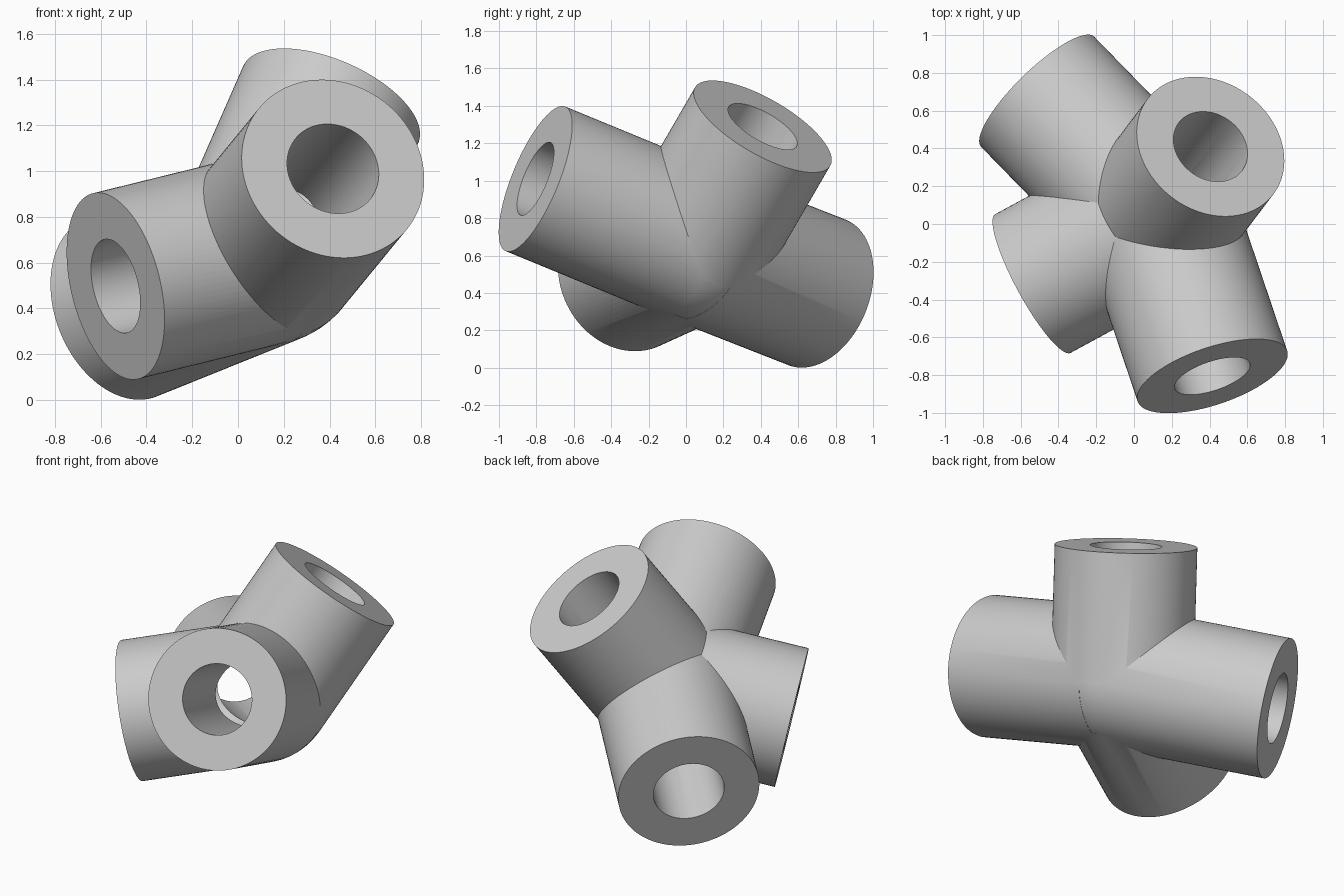
import bpy
from mathutils import Vector

if "Cube" in bpy.data.objects:
    bpy.data.objects.remove(bpy.data.objects["Cube"], do_unlink=True)

HUB = Vector((0.128, 0.045, 0.66))
OUTER, BORE = 0.418, 0.21
# Centre of each limb's open end
ENDS = {
    "front_upper": (0.415, -0.805, 1.01),
    "back_upper": (0.405, 0.41, 1.29),
    "front_lower": (-0.535, -0.315, 0.497),
    "back_lower": (-0.51, 0.70, 0.403),
}

grey = bpy.data.materials.new("plain_grey")
grey.use_nodes = True
colour = (0.6, 0.6, 0.6, 1)
grey.diffuse_color = colour
grey.node_tree.nodes["Principled BSDF"].inputs["Base Color"].default_value = colour


def rod(name, end, radius, extra=0.0):
    """Cylinder from the hub centre to an end point, plus some extra length."""
    axis = Vector(end) - HUB
    length = axis.length + extra
    direction = axis.normalized()
    bpy.ops.mesh.primitive_cylinder_add(
        vertices=96, radius=radius, depth=length,
        location=HUB + direction * length / 2,
        rotation=direction.to_track_quat('Z', 'Y').to_euler())
    obj = bpy.context.object
    obj.name = name
    obj.data.materials.append(grey)
    return obj


def combine(target, tool, operation):
    """Apply a boolean to the target and remove the tool."""
    tool.hide_render = True
    mod = target.modifiers.new(operation.lower(), 'BOOLEAN')
    mod.operation = operation
    mod.solver = 'EXACT'
    mod.object = tool
    bpy.context.view_layer.objects.active = target
    bpy.ops.object.modifier_apply(modifier=mod.name)
    bpy.data.objects.remove(tool, do_unlink=True)


# Rounded hub, very slightly inside the limb walls
bpy.ops.mesh.primitive_uv_sphere_add(segments=64, ring_count=32,
                                     radius=OUTER - 0.001, location=HUB)
joint = bpy.context.object
joint.name = "four_way_pipe_joint"
joint.data.materials.append(grey)

# Outer limbs, then the bores that meet in the hub
for name, end in ENDS.items():
    combine(joint, rod(name + "_limb", end, OUTER), 'UNION')
for name, end in ENDS.items():
    combine(joint, rod(name + "_bore", end, BORE, 0.1), 'DIFFERENCE')

# Smooth walls with crisp rims and seams
bpy.ops.object.select_all(action='DESELECT')
joint.select_set(True)
bpy.context.view_layer.objects.active = joint
bpy.ops.object.shade_smooth_by_angle(angle=0.35)
